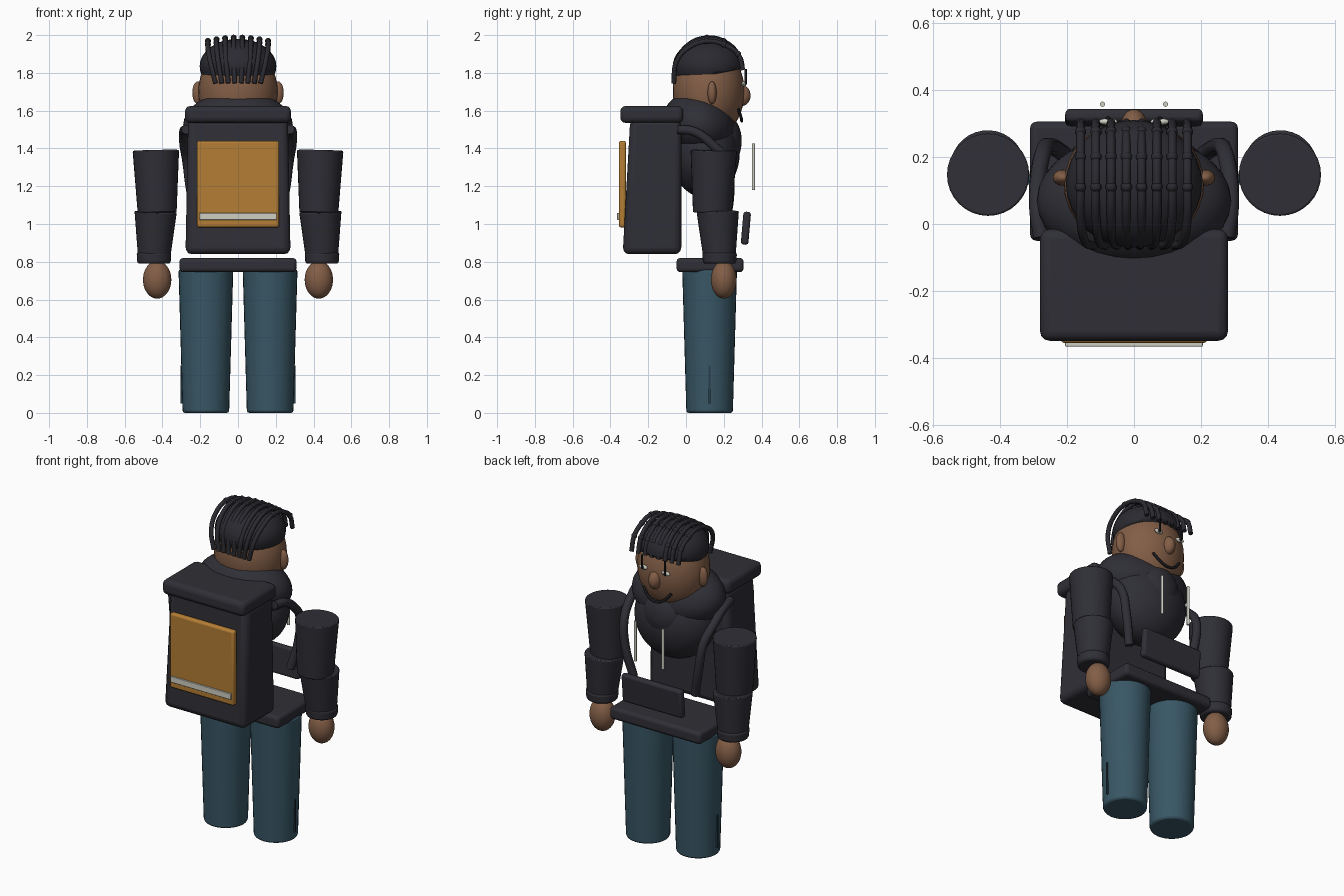
import bpy, bmesh, math
from mathutils import Vector

if "Cube" in bpy.data.objects:
    bpy.data.objects.remove(bpy.data.objects["Cube"])


def material(name, rgb):
    m = bpy.data.materials.new(name)
    m.diffuse_color = (*rgb, 1)
    m.use_nodes = True
    m.node_tree.nodes["Principled BSDF"].inputs["Base Color"].default_value = m.diffuse_color
    return m


DARK = material("charcoal cloth", (0.028, 0.028, 0.037))
HAIR = material("dark hair", (0.023, 0.023, 0.030))
DENIM = material("teal denim", (0.040, 0.095, 0.130))
SEAM = material("dark denim", (0.022, 0.050, 0.070))
SKIN = material("brown skin", (0.225, 0.112, 0.062))
OCHRE = material("ochre panel", (0.46, 0.21, 0.035))
PALE = material("pale trim", (0.62, 0.62, 0.55))
BLACK = material("black detail", (0.010, 0.010, 0.012))


def finish(name, mat, smooth=True):
    o = bpy.context.object
    o.name = name
    o.data.materials.append(mat)
    if smooth:
        bpy.ops.object.shade_smooth_by_angle(angle=math.radians(40))
    return o


def ball(name, mat, loc, radii, tilt=0):
    bpy.ops.mesh.primitive_uv_sphere_add(segments=32, ring_count=20, location=loc,
                                         rotation=(tilt, 0, 0))
    bpy.context.object.scale = radii
    return finish(name, mat)


def bevel(o, width, segments=3):
    b = o.modifiers.new("rounded edges", "BEVEL")
    b.width, b.segments = width, segments
    b.limit_method, b.angle_limit = "ANGLE", math.radians(50)


def box(name, mat, lo, hi, round_=0.0, tilt=0, slope=None):
    """Box from corner lo to corner hi; slope = (x scale, front y shift) of the top."""
    lo, hi = Vector(lo), Vector(hi)
    bpy.ops.mesh.primitive_cube_add(size=1, location=(lo + hi) / 2, rotation=(tilt, 0, 0))
    o = bpy.context.object
    for v in o.data.vertices:
        v.co = v.co * (hi - lo)
        if slope and v.co.z > 0:
            v.co.x *= slope[0]
            if v.co.y < 0:
                v.co.y += slope[1]
    if round_:
        bevel(o, round_)
    return finish(name, mat)


def limb(name, mat, bottom, r0, top, r1, round_=0.0, sides=32):
    """Tapered cylinder between two points."""
    a, b = Vector(bottom), Vector(top)
    d = b - a
    bpy.ops.mesh.primitive_cone_add(vertices=sides, radius1=r0, radius2=r1, depth=d.length,
                                    location=(a + b) / 2,
                                    rotation=d.to_track_quat("Z", "Y").to_euler())
    if round_:
        bevel(bpy.context.object, round_, 2)
    return finish(name, mat)


def tube(name, mat, points, radius):
    c = bpy.data.curves.new(name, "CURVE")
    c.dimensions, c.bevel_depth, c.bevel_resolution = "3D", radius, 3
    c.resolution_u, c.use_fill_caps = 8, True
    s = c.splines.new("BEZIER")
    s.bezier_points.add(len(points) - 1)
    for p, co in zip(s.bezier_points, points):
        p.co = co
        p.handle_left_type = p.handle_right_type = "AUTO"
    o = bpy.data.objects.new(name, c)
    bpy.context.collection.objects.link(o)
    c.materials.append(mat)
    return o


# Hoodie: torso, tilted hood, bunched collar, hem and front pocket
ball("torso", DARK, (0, 0.10, 1.38), (0.25, 0.185, 0.24))
ball("hood", DARK, (0, 0.07, 1.525), (0.29, 0.20, 0.17), math.radians(-25))
ball("collar", DARK, (0, 0.19, 1.44), (0.14, 0.105, 0.15))
box("hem", DARK, (-0.31, -0.05, 0.745), (0.31, 0.305, 0.82), 0.02)
box("front_pocket", DARK, (-0.205, 0.297, 0.89), (0.205, 0.337, 1.065), 0.015, math.radians(-5))

# Head and face
ball("head", SKIN, (0, 0.12, 1.70), (0.21, 0.19, 0.25))
ball("nose", SKIN, (0, 0.295, 1.68), (0.038, 0.047, 0.055))
tube("mouth", BLACK, [(-0.095, 0.277, 1.61), (-0.05, 0.292, 1.562), (0, 0.295, 1.545),
                      (0.05, 0.292, 1.562), (0.095, 0.277, 1.61)], 0.008)

# Hair cap: dome cut off along a slanted hairline
cap = ball("hair_cap", HAIR, (0, 0.12, 1.835), (0.203, 0.19, 0.145))
bm = bmesh.new()
bm.from_mesh(cap.data)
cut = bmesh.ops.bisect_plane(bm, geom=bm.verts[:] + bm.edges[:] + bm.faces[:],
                             plane_co=(0, 0, -0.33), plane_no=(0, -0.26, 1), clear_inner=True)
bmesh.ops.contextual_create(bm, geom=[g for g in cut["geom_cut"] if isinstance(g, bmesh.types.BMEdge)])
bm.to_mesh(cap.data)
bm.free()

# Rows of hair locks running from forehead to nape, with small knots
for i in range(8):
    x = (i - 3.5) * 0.0455
    drop = 0.7 * x * x
    tube(f"hair_lock_{i}", HAIR, [
        (x, 0.302, 1.815), (x, 0.275, 1.90), (x, 0.20, 1.968 - drop), (x, 0.12, 1.986 - drop),
        (x, 0.02, 1.955 - drop), (x * 0.92, -0.05, 1.86), (x * 0.75, -0.065, 1.745)], 0.013)
    for y, z in ((0.275, 1.90), (0.20, 1.968 - drop), (0.11, 1.986 - drop)):
        bpy.ops.mesh.primitive_uv_sphere_add(segments=10, ring_count=6, radius=0.017,
                                             location=(x, y, z))
        finish(f"hair_knot_{i}", HAIR)

# Mirrored parts
for side, s in (("left", -1), ("right", 1)):
    # Legs with side seam
    limb(side + "_leg", DENIM, (s * 0.17, 0.125, 0), 0.123, (s * 0.17, 0.125, 0.76), 0.145, 0.012)
    box(side + "_leg_seam", SEAM, (s * 0.299 - 0.005, 0.12, 0.05), (s * 0.299 + 0.005, 0.13, 0.25))
    # Arms, cuffs and hands
    limb(side + "_upper_arm", DARK, (s * 0.428, 0.14, 1.06), 0.103,
         (s * 0.435, 0.147, 1.39), 0.123, 0.006)
    limb(side + "_forearm", DARK, (s * 0.445, 0.178, 0.80), 0.083,
         (s * 0.436, 0.168, 1.065), 0.112, 0.006)
    limb(side + "_cuff", DARK, (s * 0.445, 0.178, 0.79), 0.088,
         (s * 0.445, 0.178, 0.85), 0.092, 0.012)
    ball(side + "_hand", SKIN, (s * 0.428, 0.20, 0.705), (0.075, 0.068, 0.10))
    # Ears, eyes and lash bars
    ball(side + "_ear", SKIN, (s * 0.212, 0.138, 1.695), (0.03, 0.024, 0.06))
    ball(side + "_eye", PALE, (s * 0.077, 0.305, 1.742), (0.028, 0.010, 0.014))
    ball(side + "_pupil", BLACK, (s * 0.077, 0.313, 1.742), (0.009, 0.007, 0.011))
    limb(side + "_eye_bar", BLACK, (s * 0.077, 0.316, 1.74), 0.006, (s * 0.077, 0.316, 1.82), 0.006,
         sides=10)
    # Drawstrings and shoulder straps
    limb(side + "_drawstring", PALE, (s * 0.094, 0.357, 1.18), 0.008, (s * 0.094, 0.357, 1.425),
         0.008, sides=12)
    tube(side + "_strap", DARK, [
        (s * 0.275, -0.04, 1.50), (s * 0.287, 0.04, 1.49), (s * 0.285, 0.14, 1.42),
        (s * 0.27, 0.215, 1.33), (s * 0.25, 0.232, 1.18), (s * 0.21, 0.21, 1.0)], 0.025)

# Backpack: tapered body, lid, panel and trim strip
box("backpack_body", DARK, (-0.278, -0.335, 0.84), (0.278, -0.025, 1.56), 0.035, slope=(0.95, 0.04))
box("backpack_lid", DARK, (-0.28, -0.348, 1.535), (0.28, -0.015, 1.625), 0.028)
box("backpack_panel", OCHRE, (-0.218, -0.355, 0.982), (0.218, -0.318, 1.44), 0.012)
box("backpack_trim", PALE, (-0.205, -0.365, 1.022), (0.205, -0.352, 1.058), 0.003)
